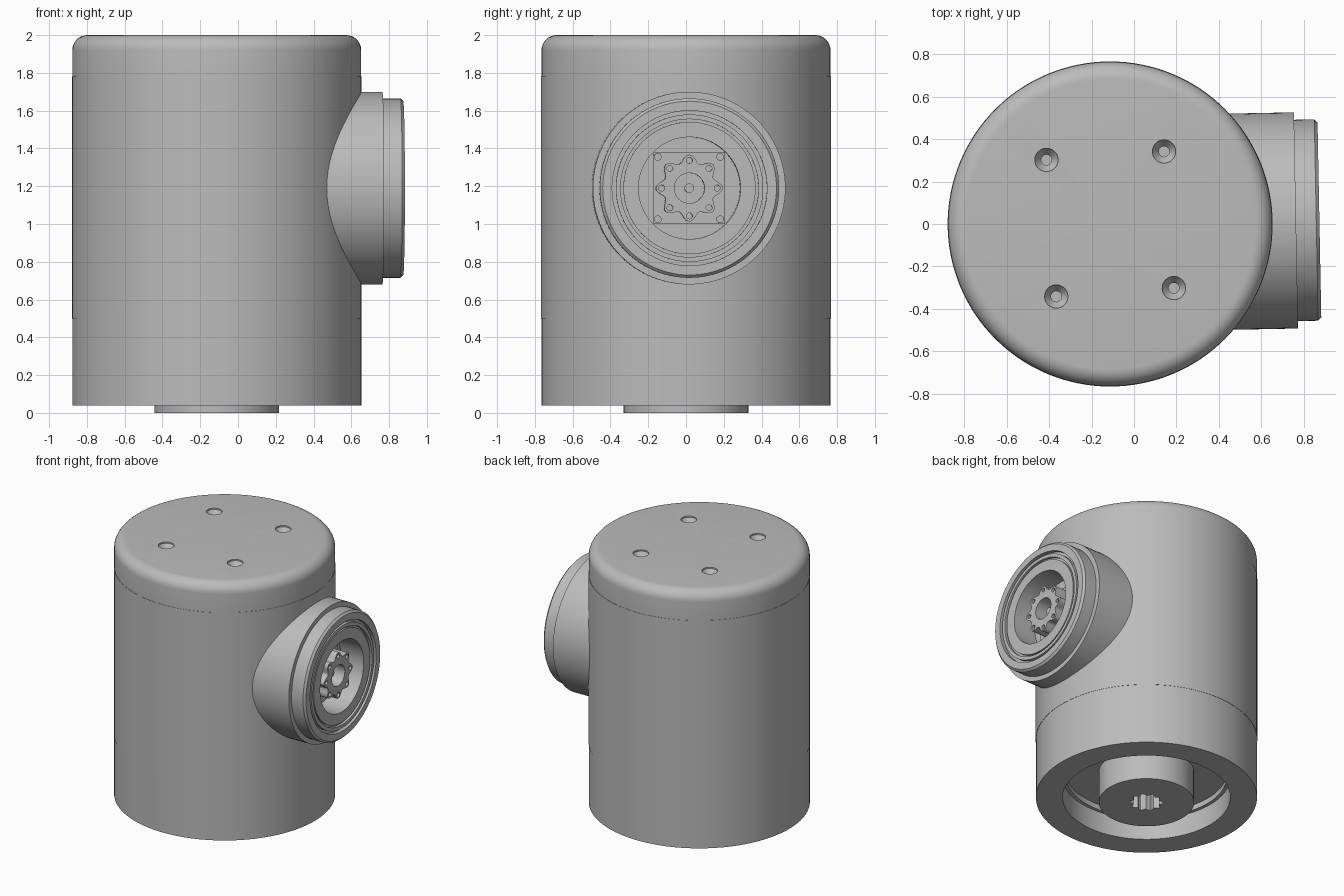
import bpy, bmesh
from math import cos, sin, pi, radians
from mathutils import Matrix

cube = bpy.data.objects.get("Cube")
if cube:
    bpy.data.objects.remove(cube, do_unlink=True)

grey = bpy.data.materials.new("machined grey")
grey.use_nodes = True
grey.diffuse_color = (0.5, 0.5, 0.5, 1)
grey.node_tree.nodes["Principled BSDF"].inputs["Base Color"].default_value = (0.5, 0.5, 0.5, 1)

# Local frames: the upright housing and the sideways output port
HOUSING = Matrix.Translation((-0.1125, 0, 0))
PORT = (Matrix.Translation((-0.1125, 0, 1.19)) @ Matrix.Rotation(radians(1.1), 4, 'Z')
        @ Matrix.Rotation(pi / 2, 4, 'Y'))


def finish(name, bm, frame):
    bmesh.ops.remove_doubles(bm, verts=bm.verts, dist=1e-5)
    bmesh.ops.recalc_face_normals(bm, faces=bm.faces)
    bm.transform(frame)
    mesh = bpy.data.meshes.new(name)
    bm.to_mesh(mesh)
    bm.free()
    mesh.materials.append(grey)
    obj = bpy.data.objects.new(name, mesh)
    bpy.context.collection.objects.link(obj)
    return obj


def lathe(name, profile, frame, steps=96):
    """Spin (radius, height) points about the local z axis."""
    bm = bmesh.new()
    verts = [bm.verts.new((r, 0, z)) for r, z in profile]
    edges = [bm.edges.new(pair) for pair in zip(verts, verts[1:])]
    bmesh.ops.spin(bm, geom=verts + edges, cent=(0, 0, 0), axis=(0, 0, 1),
                   angle=2 * pi, steps=steps)
    return finish(name, bm, frame)


def cylinder(name, r, z0, z1, frame, at=(0, 0), steps=20):
    place = frame @ Matrix.Translation((at[0], at[1], 0))
    return lathe(name, [(0, z0), (r, z0), (r, z1), (0, z1)], place, steps)


def prism(name, outline, z0, z1, frame):
    bm = bmesh.new()
    face = bm.faces.new([bm.verts.new((x, y, z0)) for x, y in outline])
    new = bmesh.ops.extrude_face_region(bm, geom=[face])["geom"]
    bmesh.ops.translate(bm, vec=(0, 0, z1 - z0),
                        verts=[v for v in new if isinstance(v, bmesh.types.BMVert)])
    return finish(name, bm, frame)


def scallop(radius, depth, lobes, count=96):
    angles = [2 * pi * i / count for i in range(count)]
    return [((radius + depth * cos(lobes * a)) * cos(a),
             (radius + depth * cos(lobes * a)) * sin(a)) for a in angles]


def ring(radius, count, turn=0):
    return [(radius * cos(turn + 2 * pi * i / count),
             radius * sin(turn + 2 * pi * i / count)) for i in range(count)]


def cut(obj, cutters):
    bpy.context.view_layer.objects.active = obj
    for cutter in cutters:
        cutter.hide_render = True
        mod = obj.modifiers.new("cut", 'BOOLEAN')
        mod.operation, mod.solver, mod.object = 'DIFFERENCE', 'EXACT', cutter
        bpy.ops.object.modifier_apply(modifier=mod.name)
        bpy.data.objects.remove(cutter, do_unlink=True)


# Housing: open recess below, thin sleeve band, rounded top edge
R, BEVEL = 0.765, 0.08
top_edge = [(R - BEVEL + BEVEL * cos(a), 2 - BEVEL + BEVEL * sin(a))
            for a in (pi / 2 * i / 8 for i in range(9))]
housing = lathe("housing", [(0, 0.24), (0.555, 0.24), (0.555, 0.2), (0.58, 0.2),
                            (0.58, 0.04), (R, 0.04), (R, 0.5), (R + 0.002, 0.5),
                            (R + 0.002, 1.78), (R, 1.78)] + top_edge + [(0, 2)],
                HOUSING, 128)

# Four countersunk screw holes in the lid
lid = HOUSING @ Matrix.Rotation(radians(4.1), 4, 'Z')
sink = [(0, 1.86), (0.025, 1.86), (0.025, 1.95), (0.055, 1.99), (0.055, 2.05), (0, 2.05)]
cut(housing, [lathe("hole_cutter", sink, lid @ Matrix.Translation((x, y, 0)), 24)
              for x in (-0.278, 0.278) for y in (-0.323, 0.323)])

# Lower hub with splined socket
hub = cylinder("lower_hub", 0.33, 0, 0.25, HOUSING, steps=64)
cut(hub, [prism("socket_cutter", scallop(0.105, 0.012, 10), -0.05, 0.18, HOUSING)])

# Side port: collar, stepped nose, two ring grooves and a deep recess
END = 0.9875
port = lathe("side_port", [(0, 0.5), (0.51, 0.5), (0.51, 0.877), (0.475, 0.877),
                           (0.475, END - 0.015), (0.46, END), (0.41, END),
                           (0.41, END - 0.03), (0.39, END - 0.03), (0.39, END - 0.005),
                           (0.365, END - 0.005), (0.365, END - 0.025),
                           (0.35, END - 0.025), (0.35, END - 0.01), (0.27, END - 0.01),
                           (0.27, END - 0.2), (0, END - 0.2)], PORT)

# Mounting plate and corner screws at the recess floor
FLOOR = END - 0.2
plate = prism("mounting_plate", [(-0.19, -0.19), (0.19, -0.19), (0.19, 0.19), (-0.19, 0.19)],
              FLOOR - 0.01, FLOOR + 0.025, PORT)
screws = [cylinder("plate_screw", 0.02, FLOOR, FLOOR + 0.04, PORT, (x, y))
          for x in (-0.165, 0.165) for y in (-0.165, 0.165)]

# Lobed output coupling with screw holes, bore and shaft
FACE = END - 0.04
coupling = prism("output_coupling", scallop(0.157, 0.02, 8, 128), FLOOR, FACE, PORT)
cut(coupling, [cylinder("bore_cutter", 0.08, FACE - 0.1, FACE + 0.05, PORT, steps=40)]
    + [cylinder("screw_hole_cutter", 0.016, FACE - 0.06, FACE + 0.05, PORT, p, 14)
       for p in ring(0.147, 8)])
shaft = cylinder("output_shaft", 0.025, FLOOR, FACE - 0.05, PORT)

# Smooth shading with crisp edges
bpy.ops.object.select_all(action='DESELECT')
for obj in [housing, hub, port, plate, coupling, shaft] + screws:
    obj.select_set(True)
bpy.context.view_layer.objects.active = housing
bpy.ops.object.shade_smooth_by_angle(angle=radians(30))
